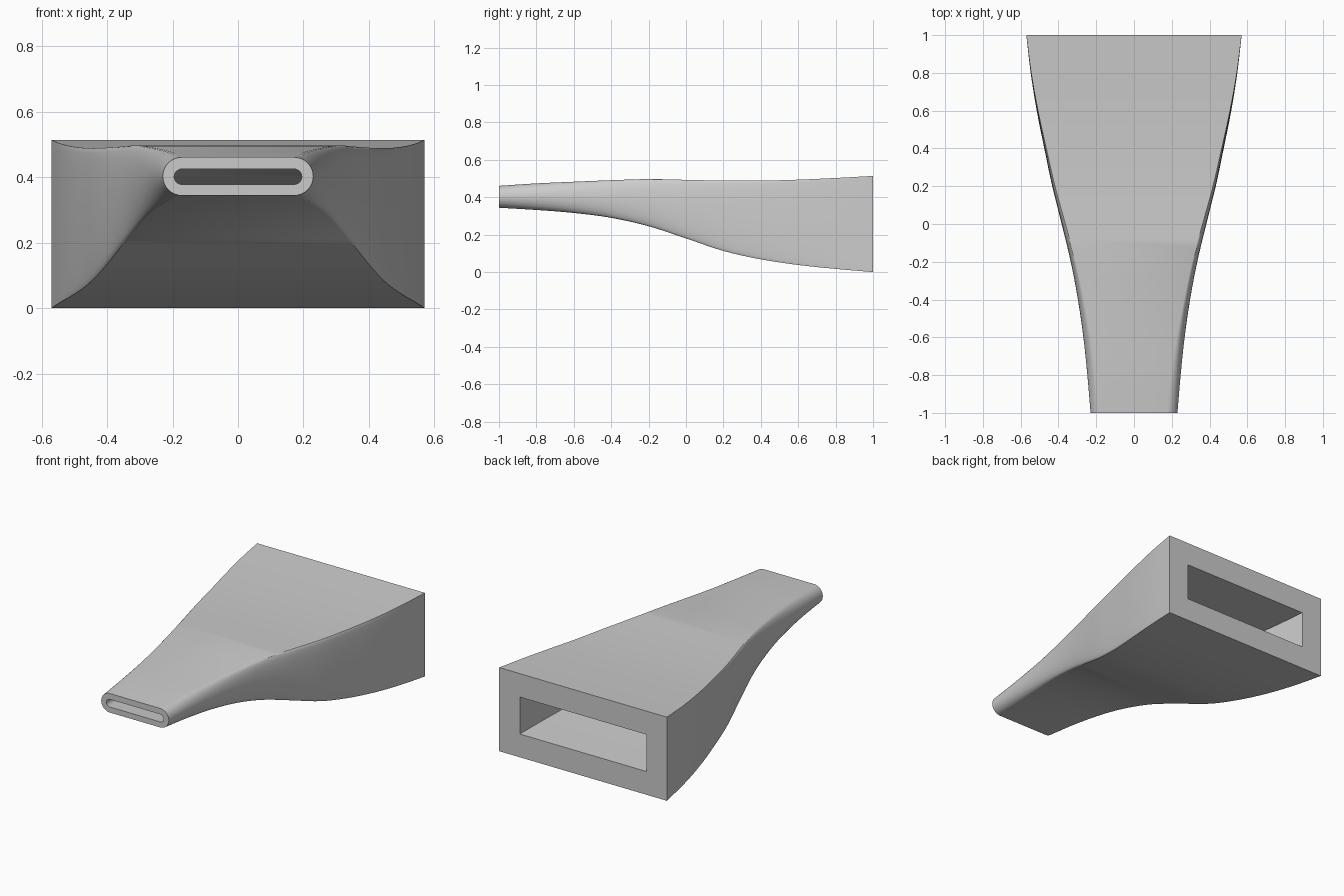
import bpy, bmesh, math

if "Cube" in bpy.data.objects:
    bpy.data.objects.remove(bpy.data.objects["Cube"])

STATIONS = 48   # rings along the length
ARC = 16        # segments on each rounded side


def spline(keys, y):
    """Smooth curve through evenly spaced keys over y = -1 .. 1."""
    u = (y + 1) / 2 * (len(keys) - 1)
    i = min(int(u), len(keys) - 2)
    t = u - i
    p1, p2 = keys[i], keys[i + 1]
    p0 = keys[i - 1] if i > 0 else 2 * p1 - p2
    p3 = keys[i + 2] if i + 2 < len(keys) else 2 * p2 - p1
    return p1 + 0.5 * t * (p2 - p0 + t * (2 * p0 - 5 * p1 + 4 * p2 - p3
                                          + t * (3 * (p1 - p2) + p3 - p0)))


# Outer shape, keyed every 0.2 along y
WIDTH = [.230, .247, .268, .297, .335, .383, .433, .475, .515, .547, .570]
BOTTOM = [.344, .332, .316, .290, .245, .180, .113, .068, .038, .017, .0]
TOP = [.461, .474, .483, .491, .497, .493, .489, .489, .494, .503, .514]
BULGE = [.059, .053, .043, .033, .027, .020, .015, .011, .007, .003, .0]


def section(y, half_width, bulge, low, high):
    """Flat top and bottom joined by elliptical sides."""
    flat, mid, half = half_width - bulge, (low + high) / 2, (high - low) / 2
    pts = []
    for side in (1, -1):
        for k in range(ARC + 1):
            a = side * (-math.pi / 2 + math.pi * k / ARC)
            pts.append((side * (flat + bulge * math.cos(a)), y, mid + half * math.sin(a)))
    return pts


def outer(y):
    return section(y, spline(WIDTH, y), spline(BULGE, y), spline(BOTTOM, y), spline(TOP, y))


def inner(y):
    tw = (spline(WIDTH, y) - .23) / .34
    tz = (.344 - spline(BOTTOM, y)) / .344
    tb = spline(BULGE, y) / .059
    return section(y, .195 + .235 * tw, .024 * tb, .378 - .235 * tz, .425 - .055 * tz)


# Duct: loft the outside to the back, then return along the inside
ys = [-1 + 2 * i / STATIONS for i in range(STATIONS + 1)]
bm = bmesh.new()
rings = [[bm.verts.new(p) for p in outer(y)] for y in ys]
rings += [[bm.verts.new(p) for p in inner(y)] for y in reversed(ys)]
n = len(rings[0])
for r, ring in enumerate(rings):
    after = rings[(r + 1) % len(rings)]
    for k in range(n):
        m = (k + 1) % n
        bm.faces.new((ring[k], ring[m], after[m], after[k]))
bmesh.ops.recalc_face_normals(bm, faces=bm.faces)

mesh = bpy.data.meshes.new("nozzle_duct")
bm.to_mesh(mesh)
bm.free()
duct = bpy.data.objects.new("nozzle_duct", mesh)
bpy.context.collection.objects.link(duct)

grey = bpy.data.materials.new("plain grey")
grey.diffuse_color = (0.6, 0.6, 0.6, 1)
grey.use_nodes = True
grey.node_tree.nodes["Principled BSDF"].inputs["Base Color"].default_value = grey.diffuse_color
mesh.materials.append(grey)

bpy.context.view_layer.objects.active = duct
duct.select_set(True)
bpy.ops.object.shade_smooth_by_angle(angle=math.radians(30))
